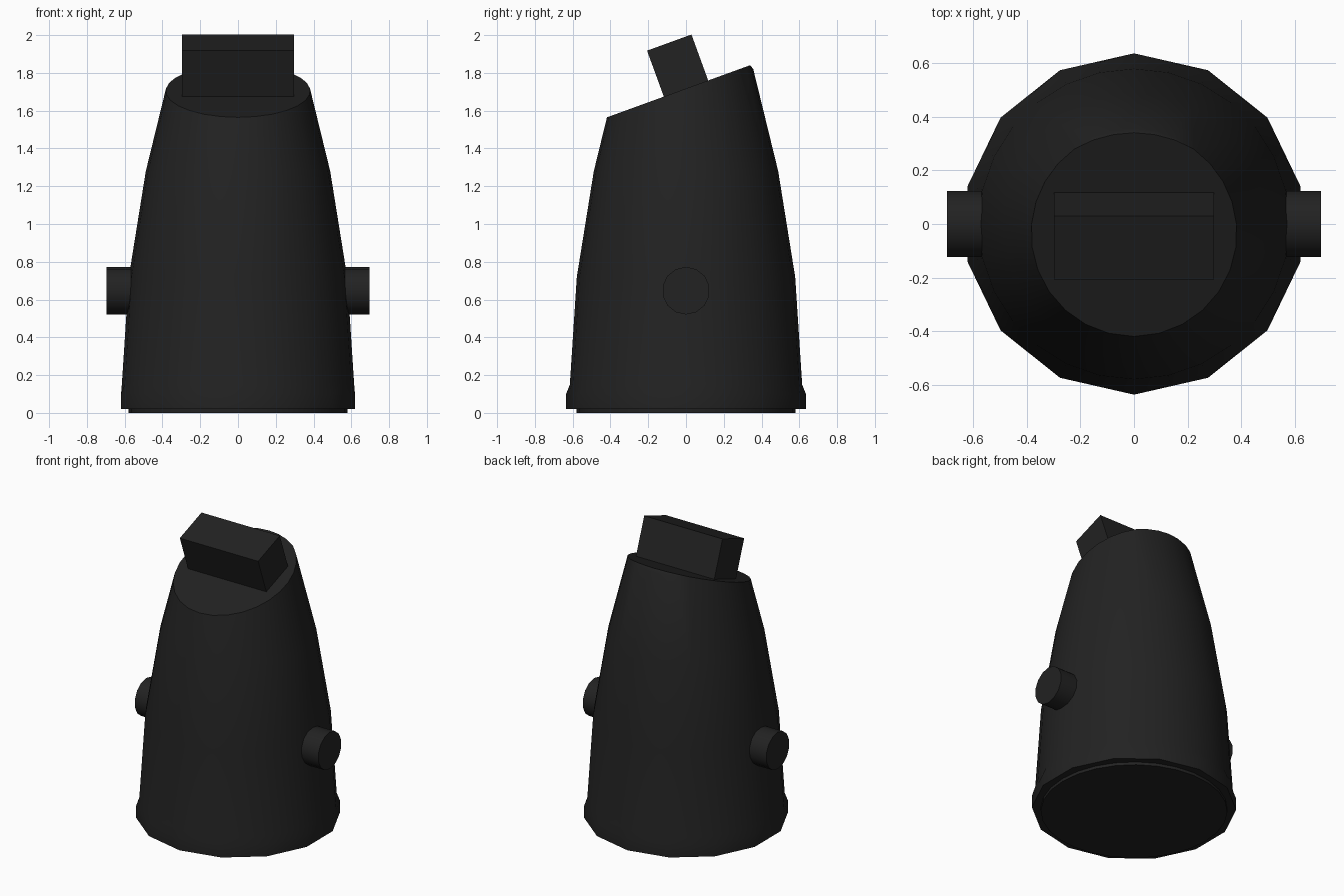
import bpy
import bmesh
from math import cos, sin, pi, radians
from mathutils import Vector, Matrix

cube = bpy.data.objects.get("Cube")
if cube:
    bpy.data.objects.remove(cube, do_unlink=True)

# One flat colour for the whole model
BLACK = (0.016, 0.016, 0.016, 1)
black = bpy.data.materials.new("matte black")
black.use_nodes = True
black.diffuse_color = BLACK
black.node_tree.nodes["Principled BSDF"].inputs["Base Color"].default_value = BLACK

TILT = radians(20)
CUT_CENTRE = Vector((0, 0, 1.717))
CUT_NORMAL = Vector((0, -sin(TILT), cos(TILT)))


def finish(bm, name, smooth):
    bmesh.ops.recalc_face_normals(bm, faces=bm.faces)
    mesh = bpy.data.meshes.new(name)
    bm.to_mesh(mesh)
    bm.free()
    mesh.materials.append(black)
    obj = bpy.data.objects.new(name, mesh)
    bpy.context.collection.objects.link(obj)
    if smooth:
        bpy.ops.object.select_all(action='DESELECT')
        obj.select_set(True)
        bpy.context.view_layer.objects.active = obj
        bpy.ops.object.shade_smooth_by_angle(angle=radians(30))
    return obj


def add_ring(bm, radius, z, faceted):
    """Ring of 28 points; a faceted ring is flattened to 14 straight sides."""
    points = []
    for i in range(28):
        r = radius * cos(pi / 14) if faceted and i % 2 else radius
        a = pi / 2 + i * pi / 14
        points.append(bm.verts.new((r * cos(a), r * sin(a), z)))
    return points


# Tapered body: recessed base, faceted skirt, round upper part cut at a slant
bm = bmesh.new()
profile = [
    (0.58, 0, False), (0.58, 0.02, False),
    (0.635, 0.02, True), (0.635, 0.10, True),
    (0.615, 0.15, False), (0.578, 0.72, False), (0.488, 1.28, False),
    (0.356, 1.82, False), (0.34, 1.84, False),
]
rings = [add_ring(bm, *p) for p in profile]
for low, high in zip(rings, rings[1:]):
    for i in range(28):
        j = (i + 1) % 28
        bm.faces.new((low[i], low[j], high[j], high[i]))
bm.faces.new(rings[0])
bm.faces.new(rings[-1])
bmesh.ops.bisect_plane(bm, geom=bm.verts[:] + bm.edges[:] + bm.faces[:],
                       plane_co=CUT_CENTRE, plane_no=CUT_NORMAL, clear_outer=True)
bmesh.ops.holes_fill(bm, edges=[e for e in bm.edges if e.is_boundary], sides=0)
finish(bm, "body", True)

# Block standing on the slanted top
bm = bmesh.new()
bmesh.ops.create_cube(bm, size=1, matrix=(
    Matrix.Translation(CUT_CENTRE + CUT_NORMAL * 0.129)
    @ Matrix.Rotation(TILT, 4, 'X') @ Matrix.Diagonal((0.594, 0.25, 0.26, 1))))
finish(bm, "top_block", False)

# Round side pegs, one each side
for name, side in (("left_peg", 1), ("right_peg", -1)):
    bm = bmesh.new()
    bmesh.ops.create_cone(
        bm, cap_ends=True, segments=14, radius1=0.126, radius2=0.126, depth=0.16,
        matrix=Matrix.Translation((side * 0.616, 0, 0.647))
        @ Matrix.Rotation(pi / 2, 4, 'Y') @ Matrix.Rotation(pi / 2, 4, 'Z'))
    finish(bm, name, True)
